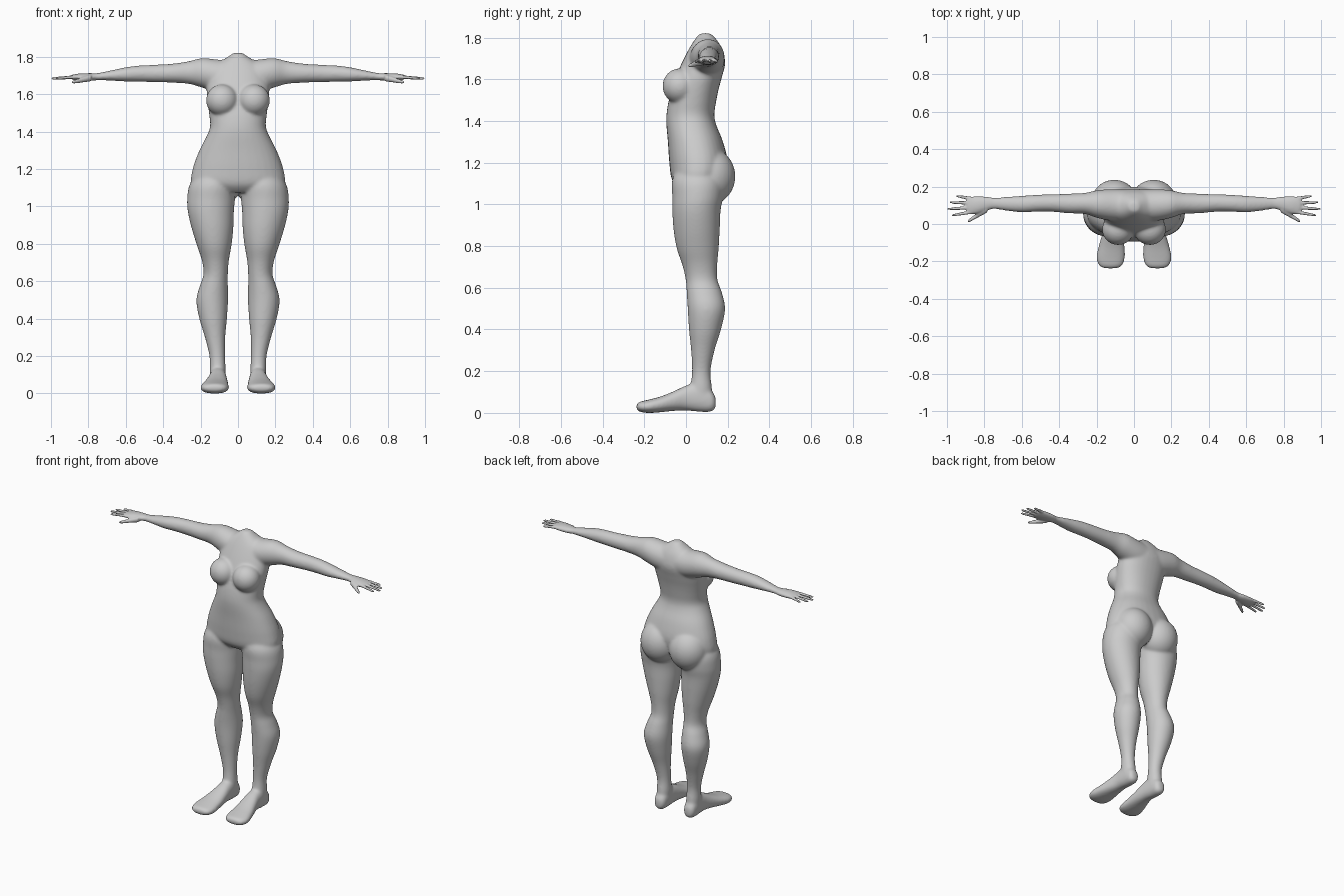
import bpy, bmesh, math
from mathutils import Matrix, Vector

bm = bmesh.new()
SEG = 32


def catmull(p0, p1, p2, p3, t):
    return [0.5 * (2 * b + (c - a) * t + (2 * a - 5 * b + 4 * c - d) * t * t
                   + (3 * b - a - 3 * c + d) * t ** 3)
            for a, b, c, d in zip(p0, p1, p2, p3)]


def loft(rows, axis, power=2.0, steps=4):
    """Closed loft; each row = position on axis, then low/high limits of the other two axes."""
    fine = []
    for i in range(len(rows) - 1):
        q = [rows[max(0, min(len(rows) - 1, i + k))] for k in (-1, 0, 1, 2)]
        fine += [catmull(*q, s / steps) for s in range(steps)]
    fine.append(rows[-1])
    others = [k for k in range(3) if k != axis]
    rings = []
    for t, a0, a1, b0, b1 in fine:
        ring = []
        for j in range(SEG):
            an = 2 * math.pi * j / SEG
            c, s = math.cos(an), math.sin(an)
            co = Vector((0, 0, 0))
            co[axis] = t
            co[others[0]] = (a0 + a1) / 2 + (a1 - a0) / 2 * math.copysign(abs(c) ** (2 / power), c)
            co[others[1]] = (b0 + b1) / 2 + (b1 - b0) / 2 * math.copysign(abs(s) ** (2 / power), s)
            ring.append(bm.verts.new(co))
        rings.append(ring)
    for r0, r1 in zip(rings, rings[1:]):
        for j in range(SEG):
            k = (j + 1) % SEG
            bm.faces.new((r0[j], r0[k], r1[k], r1[j]))
    bm.faces.new(rings[0][::-1])
    bm.faces.new(rings[-1])


def ball(center, radii):
    m = Matrix.Translation(center) @ Matrix.Diagonal((*radii, 1))
    bmesh.ops.create_uvsphere(bm, u_segments=32, v_segments=20, radius=1, matrix=m)


def finger(base, tip, r0, r1):
    rows = []
    for f, k in ((0, 1), (0.5, 0.95), (0.9, 0.9), (1, 0.45)):
        x, y, z = Vector(base).lerp(Vector(tip), f)
        r = (r0 + (r1 - r0) * f) * k
        rows.append((x, y - r, y + r, z - r, z + r))
    loft(rows, 0)


# leg: z, inner x, outer x, front y, back y
loft([(1.20, .03, .20, -.03, .14), (1.12, .012, .258, -.066, .18), (1.04, .016, .272, -.066, .178),
      (.97, .022, .268, -.066, .166), (.88, .025, .247, -.06, .162), (.79, .035, .219, -.045, .157),
      (.71, .049, .193, -.018, .150), (.64, .054, .184, -.002, .151), (.58, .054, .203, .003, .172),
      (.50, .053, .223, .008, .188), (.40, .059, .207, .014, .168), (.30, .068, .177, .024, .137),
      (.20, .069, .153, .029, .118), (.12, .065, .152, .02, .125), (.05, .07, .148, .02, .125)], 2)

# foot: y, inner x, outer x, bottom z, top z
loft([(.143, .09, .13, .025, .075), (.12, .07, .147, .006, .11), (.06, .064, .152, .006, .145),
      (0, .06, .156, .012, .132), (-.06, .054, .172, .01, .104), (-.12, .05, .19, .004, .08),
      (-.18, .048, .202, 0, .064), (-.222, .062, .188, .006, .054), (-.238, .09, .16, .018, .042)], 1, 2.3)

# arm and palm: x, front y, back y, bottom z, top z
loft([(0, .02, .182, 1.60, 1.782), (.1, .015, .186, 1.61, 1.785), (.19, .03, .182, 1.635, 1.794),
      (.26, .053, .167, 1.655, 1.778), (.35, .057, .162, 1.662, 1.764), (.45, .066, .159, 1.665, 1.758),
      (.53, .065, .156, 1.667, 1.754), (.60, .062, .151, 1.668, 1.745), (.68, .07, .146, 1.673, 1.728),
      (.75, .08, .141, 1.675, 1.714), (.79, .07, .146, 1.672, 1.713), (.84, .055, .148, 1.672, 1.712),
      (.88, .054, .145, 1.678, 1.706), (.895, .07, .132, 1.683, 1.701)], 0)

# fingers and thumb
for y0, y1, x1 in ((.136, .15, .953), (.112, .116, .987), (.088, .08, 1.0), (.064, .046, .975)):
    finger((.865, y0, 1.693), (x1, y1, 1.685), .0105, .0075)
finger((.785, .08, 1.688), (.888, .014, 1.664), .019, .010)

# breast and buttock masses
ball((.085, -.03, 1.568), (.086, .083, .085))
ball((.105, .115, 1.135), (.125, .122, .135))

# mirror the limbs
dup = bmesh.ops.duplicate(bm, geom=bm.verts[:] + bm.edges[:] + bm.faces[:])
for v in dup["geom"]:
    if isinstance(v, bmesh.types.BMVert):
        v.co.x *= -1

# torso: z, side limits x, front y, back y
torso = [(1.822, .025, .07, .115), (1.80, .055, .048, .14), (1.75, .13, .016, .172),
         (1.68, .162, -.02, .188), (1.61, .168, -.05, .172), (1.55, .162, -.068, .156),
         (1.49, .154, -.085, .144), (1.43, .149, -.094, .136), (1.38, .166, -.094, .146),
         (1.30, .207, -.087, .178), (1.20, .243, -.08, .20), (1.12, .245, -.068, .18),
         (1.075, .15, -.03, .14)]
loft([(z, -w, w, a, b) for z, w, a, b in torso], 2, 2.2)

bmesh.ops.recalc_face_normals(bm, faces=bm.faces[:])
mesh = bpy.data.meshes.new("body")
bm.to_mesh(mesh)
bm.free()
body = bpy.data.objects.new("body", mesh)
bpy.context.collection.objects.link(body)
bpy.context.view_layer.objects.active = body
body.select_set(True)


def apply(kind, **props):
    mod = body.modifiers.new(kind.lower(), kind)
    for key, val in props.items():
        setattr(mod, key, val)
    bpy.ops.object.modifier_apply(modifier=mod.name)


# fuse into one skin, then soften all but the thin hands
apply('REMESH', mode='VOXEL', voxel_size=.006)
soft = body.vertex_groups.new(name="soft")
soft.add([v.index for v in body.data.vertices if abs(v.co.x) < .76], 1.0, 'REPLACE')
apply('SMOOTH', factor=.5, iterations=24, vertex_group="soft")
apply('SMOOTH', factor=.5, iterations=3)

# rest on the floor
low = min(v.co.z for v in body.data.vertices)
body.data.transform(Matrix.Translation((0, 0, -low)))
bpy.ops.object.shade_smooth()
